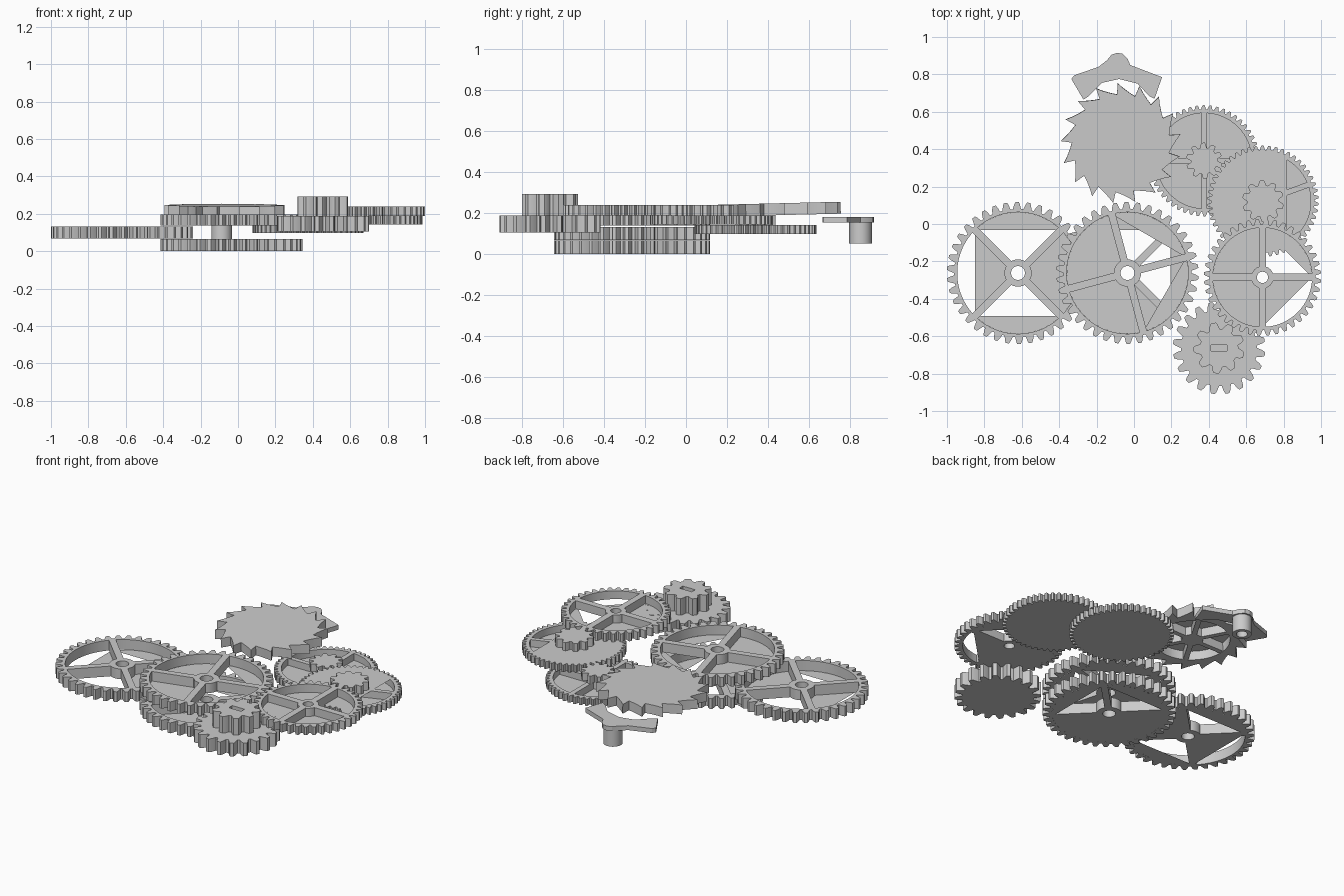
import bpy, bmesh, math
from math import cos, sin, pi, radians
from mathutils import Matrix

if "Cube" in bpy.data.objects:
    bpy.data.objects.remove(bpy.data.objects["Cube"])


def polar(r, a):
    return (r * cos(a), r * sin(a))


def gear_outline(n, r, depth):
    # six points per tooth: root land, flank, tip land, flank
    shape = [(0, 0), (.22, 0), (.34, .65), (.44, 1), (.72, 1), (.84, .65)]
    return [polar(r - depth + depth * h, 2 * pi * (i + f) / n)
            for i in range(n) for f, h in shape]


def circle_like(pts, r):
    return [polar(r, math.atan2(y, x)) for x, y in pts]


def circle(r, n=32):
    return [polar(r, 2 * pi * i / n) for i in range(n)]


def prism(bm, pts, z0, z1):
    lo = [bm.verts.new((x, y, z0)) for x, y in pts]
    hi = [bm.verts.new((x, y, z1)) for x, y in pts]
    n = len(pts)
    for i in range(n):
        j = (i + 1) % n
        bm.faces.new((lo[i], lo[j], hi[j], hi[i]))
    bm.faces.new(lo[::-1])
    bm.faces.new(hi)


def ring(bm, outer, inner, z0, z1):
    loops = [[bm.verts.new((x, y, z)) for x, y in p]
             for p, z in ((outer, z0), (outer, z1), (inner, z1), (inner, z0))]
    n = len(outer)
    for k in range(4):
        a, b = loops[k], loops[(k + 1) % 4]
        for i in range(n):
            j = (i + 1) % n
            bm.faces.new((a[i], a[j], b[j], b[i]))


def sheet(bm, pts, z, up):
    f = bm.faces.new([bm.verts.new((x, y, z)) for x, y in pts])
    f.normal_update()
    if (f.normal.z > 0) != up:
        f.normal_flip()


def spoke(bm, a, r0, r1, w, z0, z1):
    c, s = cos(a), sin(a)
    pts = [(x * c - y * s, x * s + y * c) for x, y in
           ((r0, -w / 2), (r1, -w / 2), (r1, w / 2), (r0, w / 2))]
    prism(bm, pts, z0, z1)


def web(bm, kind, a0, a1, r, hub, z):
    # sheet closing part of a window: whole sector, outer segment or inner triangle
    arc = [polar(r, a0 + (a1 - a0) * i / 14) for i in range(15)]
    inner = [polar(hub, a1), polar(hub, (a0 + a1) / 2), polar(hub, a0)]
    pts = {"full": arc + inner, "segment": arc,
           "triangle": [arc[0], arc[-1]] + inner}[kind]
    sheet(bm, pts, z, False)


def finish(bm, name, loc, tilt=0):
    me = bpy.data.meshes.new(name)
    bm.to_mesh(me)
    bm.free()
    ob = bpy.data.objects.new(name, me)
    bpy.context.collection.objects.link(ob)
    ob.location = (loc[0], loc[1], 0)
    if tilt:
        me.transform(Matrix.Translation((0, 0, .215)) @ Matrix.Rotation(tilt, 4, 'X')
                     @ Matrix.Translation((0, 0, -.215)))
    return ob


def spoked_gear(name, loc, z0, z1, n, r, depth, rim, hub, bore, start, webs):
    bm = bmesh.new()
    out = gear_outline(n, r, depth)
    ring(bm, out, circle_like(out, rim), z0, z1)
    ring(bm, circle(hub), circle(bore), z0, z1)
    for k in range(4):
        a = radians(start + 90 * k)
        spoke(bm, a, hub * .95, rim * 1.01, .04, z0, z1)
        if webs[k]:
            web(bm, webs[k], a, a + pi / 2, rim, hub, z0)
    return finish(bm, name, loc)


# large spoked wheels; windows run counter-clockwise from the start angle
big = dict(n=38, r=.38, depth=.038, rim=.325, hub=.073, bore=.037)
spoked_gear("left_wheel", (-.62, -.262), .068, .132, start=-45,
            webs=["full", "segment", "triangle", "segment"], **big)
spoked_gear("centre_lower_wheel", (-.035, -.262), 0, .065, start=-45,
            webs=["segment", "segment", "full", "full"], **big)
spoked_gear("centre_upper_wheel", (-.035, -.262), .137, .197, start=15,
            webs=["segment", "full", "full", "segment"], **big)
spoked_gear("right_wheel", (.687, -.285), .187, .238, 40, .313, .03, .265, .06, .03, 0,
            ["segment", "full", "full", "triangle"])


# fine-toothed wheels with closed undersides, each carrying a pinion
def pinion_gear(name, loc, z0, z1, z2, start, pinion_r, covered):
    bm = bmesh.new()
    out = gear_outline(50, .297, .022)
    ring(bm, out, circle_like(out, .255), z0, z1)
    sheet(bm, circle(.256, 64), z0, False)
    for k in range(4):
        spoke(bm, radians(start + 90 * k), 0, .258, .03, z0, z1)
    if covered:
        sheet(bm, [polar(.256, radians(60 + 240 * i / 40)) for i in range(41)], z1, True)
    prism(bm, circle(pinion_r * .7), z0, z1)
    prism(bm, gear_outline(10, pinion_r, .026), z1, z2)
    finish(bm, name, loc)


pinion_gear("back_wheel", (.375, .338), .097, .14, .188, 0, .097, False)
pinion_gear("middle_wheel", (.69, .122), .142, .187, .238, 20, .112, True)


# drive gear with small pinion and flat slot
bm = bmesh.new()
prism(bm, gear_outline(20, .247, .043), .105, .188)
out = gear_outline(9, .137, .034)
slot = [(max(-.043, min(.043, .1 * cos(t))), max(-.017, min(.017, .1 * sin(t))))
        for t in (math.atan2(y, x) for x, y in out)]
ring(bm, out, slot, .188, .292)
finish(bm, "drive_gear", (.455, -.663))


# escape wheel: saw teeth, closed top, spokes underneath, slight tilt
bm = bmesh.new()
teeth = []
N = 17
for i in range(N):
    for f, r in ((0, .322), (.06, .262), (.4, .274), (.75, .296)):
        teeth.append(polar(r, radians(158) + 2 * pi * (i + f - .06) / N))
# steep tooth faces look clockwise
ring(bm, teeth, circle_like(teeth, .215), .188, .246)
sheet(bm, circle(.216, 64), .246, True)
sheet(bm, circle(.216, 64), .245, False)
prism(bm, circle(.07, 6), .19, .244)
for k in range(6):
    spoke(bm, pi * k / 3, .05, .22, .03, .19, .244)
finish(bm, "escape_wheel", (-.07, .432), radians(1.4))


# anchor plate with its pivot sleeve
bm = bmesh.new()
anchor = [(-.335, .775), (-.27, .665), (-.24, .685), (-.17, .755), (-.08, .775),
          (.02, .75), (.08, .685), (.11, .67), (.15, .785), (-.02, .85), (-.035, .885),
          (-.06, .91), (-.09, .915), (-.12, .905), (-.145, .875), (-.19, .84),
          (-.32, .795)]
prism(bm, anchor, .152, .18)
finish(bm, "anchor", (0, 0))
bm = bmesh.new()
ring(bm, circle(.055), circle(.032), .05, .155)
finish(bm, "anchor_sleeve", (-.088, .85))

# consistent outward normals on solid parts, crisp smooth shading
for ob in bpy.data.objects:
    b = bmesh.new()
    b.from_mesh(ob.data)
    solid = [f for f in b.faces if all(not e.is_boundary for e in f.edges)]
    bmesh.ops.recalc_face_normals(b, faces=solid)
    b.to_mesh(ob.data)
    b.free()
    ob.select_set(True)
    bpy.context.view_layer.objects.active = ob
bpy.ops.object.shade_smooth_by_angle(angle=radians(25))
